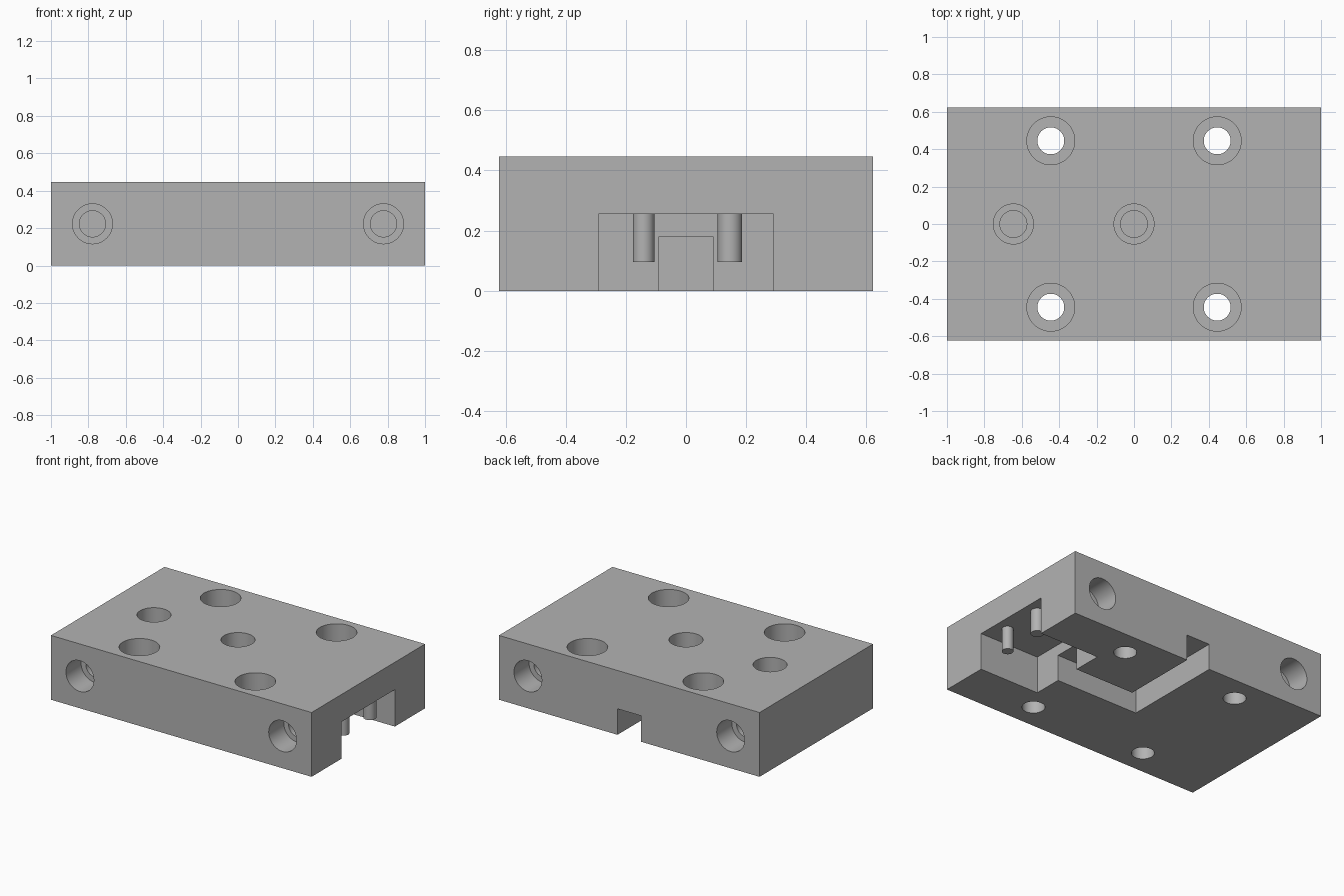
import bpy
import math
from mathutils import Vector

cube = bpy.data.objects.get("Cube")
if cube:
    bpy.data.objects.remove(cube, do_unlink=True)

W, D, H = 1.0, 0.622, 0.446     # half width, half depth, height

grey = bpy.data.materials.new("machined grey")
grey.use_nodes = True
colour = (0.45, 0.45, 0.45, 1)
grey.diffuse_color = colour
grey.node_tree.nodes["Principled BSDF"].inputs["Base Color"].default_value = colour


def box(name, low, high):
    low, high = Vector(low), Vector(high)
    bpy.ops.mesh.primitive_cube_add(size=1, location=(low + high) / 2)
    ob = bpy.context.object
    ob.name = name
    ob.scale = high - low
    bpy.ops.object.transform_apply(location=True, rotation=True, scale=True)
    return ob


def rod(name, start, end, radius):
    start, end = Vector(start), Vector(end)
    axis = end - start
    bpy.ops.mesh.primitive_cylinder_add(
        vertices=48, radius=radius, depth=axis.length, location=(start + end) / 2,
        rotation=axis.to_track_quat("Z", "Y").to_euler())
    ob = bpy.context.object
    ob.name = name
    bpy.ops.object.transform_apply(location=True, rotation=True, scale=True)
    return ob


def cut(target, cutter):
    mod = target.modifiers.new("cut", "BOOLEAN")
    mod.operation, mod.solver, mod.object = "DIFFERENCE", "EXACT", cutter
    bpy.context.view_layer.objects.active = target
    bpy.ops.object.modifier_apply(modifier=mod.name)
    bpy.data.objects.remove(cutter, do_unlink=True)


def stepped_bore(target, mouth, direction, wide, step, narrow, depth):
    mouth, direction = Vector(mouth), Vector(direction)
    for radius, reach in ((wide, step), (narrow, depth)):
        cut(target, rod("bore_cutter", mouth - direction * 0.05,
                        mouth + direction * reach, radius))


def finish(ob):
    ob.data.materials.clear()
    ob.data.materials.append(grey)
    bpy.ops.object.select_all(action="DESELECT")
    ob.select_set(True)
    bpy.context.view_layer.objects.active = ob
    bpy.ops.object.shade_smooth_by_angle(angle=math.radians(30))


block = box("manifold_block", (-W, -D, 0), (W, D, H))

# Pocket open to the +x end, and the elbow channel leading from it to the back
cut(block, box("pocket_cutter", (0.543, -0.291, -0.1), (W + 0.1, 0.291, 0.256)))
cut(block, box("channel_cutter", (-0.09, -0.09, -0.1), (0.6, 0.09, 0.18)))
cut(block, box("channel_cutter", (-0.09, -0.09, -0.1), (0.09, D + 0.1, 0.18)))

# Counterbored mounting holes through the corners
for x in (-0.445, 0.445):
    for y in (-0.445, 0.445):
        stepped_bore(block, (x, y, H), (0, 0, -1), 0.128, 0.15, 0.072, H + 0.05)

# Blind stepped ports on the top
for x in (-0.645, 0):
    stepped_bore(block, (x, 0, H), (0, 0, -1), 0.107, 0.165, 0.072, 0.22)

# Blind stepped ports on the front and back
for x in (-0.778, 0.778):
    for side in (-1, 1):
        stepped_bore(block, (x, side * D, H / 2), (0, -side, 0), 0.107, 0.165, 0.07, 0.28)
finish(block)

# Locating pins hanging from the pocket roof
for name, y, radius in (("front_pin", -0.141, 0.036), ("back_pin", 0.146, 0.041)):
    finish(rod(name, (0.91, y, 0.095), (0.91, y, 0.276), radius))
